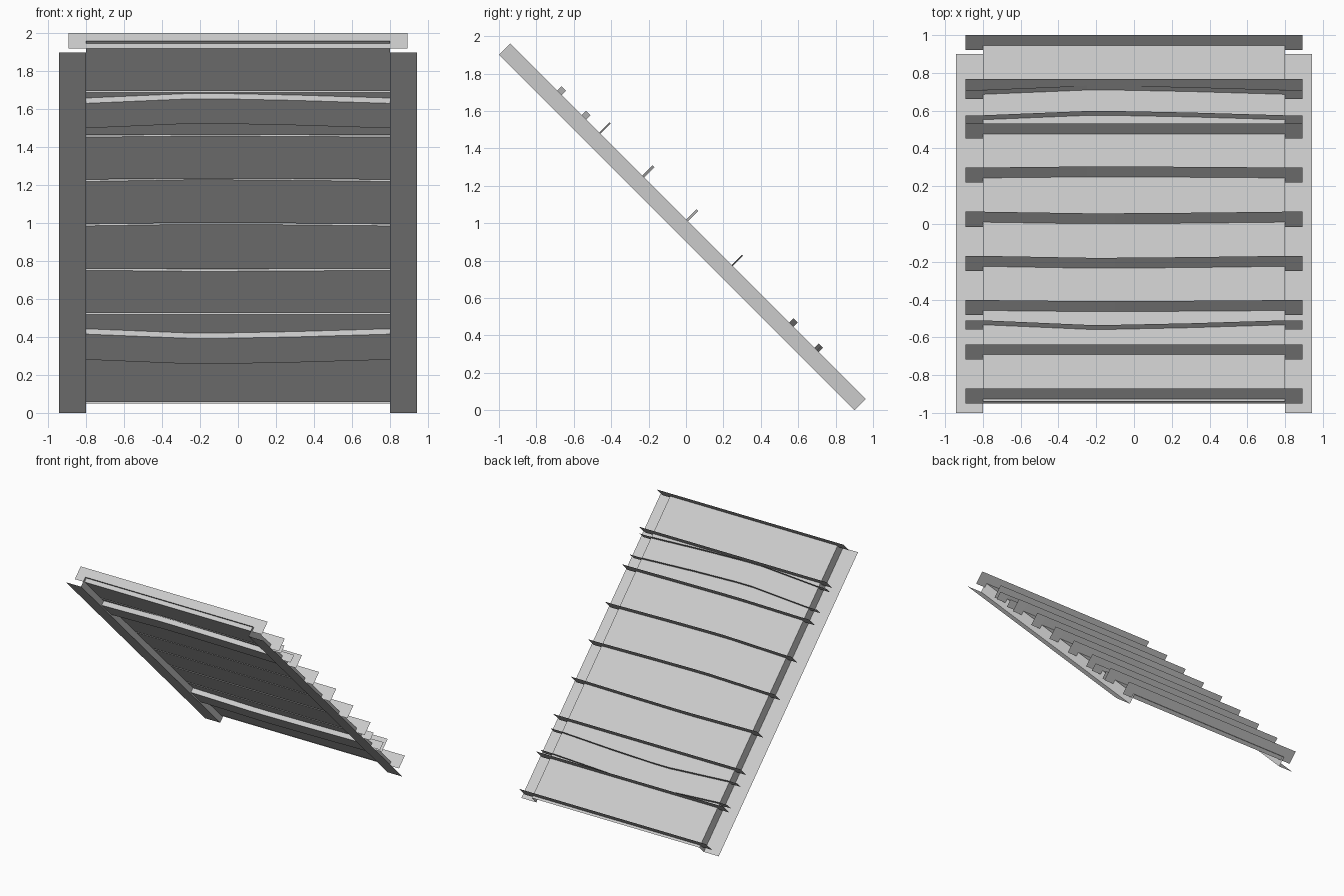
import bpy, bmesh, math

if "Cube" in bpy.data.objects:
    bpy.data.objects.remove(bpy.data.objects["Cube"])

S = math.sqrt(0.5)
LEN = 2.687           # length down the slope
N_TOP, N_UNDER = 0.085, 0.05
W_IN, W_EAR, W_RAIL = 0.80, 0.893, 0.943
LOW, HIGH = 0.165, 2.0


def place(x, u, n):
    """x across, u down the 45 degree slope, n out of the slope."""
    return (x, -1 + (u + n) * S, 1.9 + (n - u) * S)


def sheet(name, faces):
    """Object of thin flat faces given in slope coordinates."""
    bm = bmesh.new()
    for f in faces:
        bm.faces.new([bm.verts.new(place(*p)) for p in f])
    bmesh.ops.remove_doubles(bm, verts=bm.verts, dist=1e-5)
    me = bpy.data.meshes.new(name)
    bm.to_mesh(me)
    bm.free()
    ob = bpy.data.objects.new(name, me)
    bpy.context.collection.objects.link(ob)
    return ob


def stations(u, bow, w):
    """Points across the width, bowed along the slope in the middle."""
    pts = [(-W_IN, u), (-0.25, u + bow), (-0.1, u + bow), (0.3, u + bow * 0.65), (W_IN, u)]
    return [(-w, u)] + pts + [(w, u)] if w > W_IN else pts


def wall(u, bow, w, n0, n1):
    p = stations(u, bow, w)
    return [[(*a, n0), (*b, n0), (*b, n1), (*a, n1)] for a, b in zip(p, p[1:])]


def span(ua, bow_a, ub, bow_b, n):
    p, q = stations(ua, bow_a, W_IN), stations(ub, bow_b, W_IN)
    return [[(*p[i], n), (*q[i], n), (*q[i + 1], n), (*p[i + 1], n)] for i in range(len(p) - 1)]


# side rails: web plus outward flange
for s, side in ((-1, "left"), (1, "right")):
    a, b = s * W_IN, s * W_RAIL
    sheet(side + "_rail", [
        [(a, 0, 0), (a, LEN, 0), (a, LEN, N_TOP), (a, 0, N_TOP)],
        [(a, 0, 0), (b, 0, 0), (b, LEN, 0), (a, LEN, 0)]])

# upper skin
sheet("top_panel", [[(-W_IN, 0, N_TOP), (-W_IN, LEN, N_TOP),
                     (W_IN, LEN, N_TOP), (W_IN, 0, N_TOP)]])

# cross ribs, the middle ones slightly bowed
rib_u = [0.02 + i * 0.3308 for i in range(9)]
bows = [0, 0, -0.008, -0.014, -0.012, 0.008, 0, 0, 0]
for i, (u, bow) in enumerate(zip(rib_u, bows)):
    sheet(f"rib_{i + 1}", wall(u, bow, W_EAR, N_UNDER, 0.163))

# underside panels in the bays, with a narrow gap ahead of each rib
for i in range(8):
    sheet(f"under_panel_{i + 1}",
          span(rib_u[i], bows[i], rib_u[i + 1] - 0.015, bows[i + 1] * 0.6, N_UNDER))

# bowed open channels near both ends
for name, ua, ub, bow in (("upper_channel", 0.39, 0.575, -0.034),
                          ("lower_channel", 2.11, 2.30, 0.032)):
    faces = span(ua, bow, ub, bow, 0.01)
    for u in (ua, ub):
        faces += wall(u, bow, W_IN, 0.01, N_UNDER)
        faces += wall(u, bow, W_EAR, N_UNDER, 0.118)
    sheet(name, faces)
